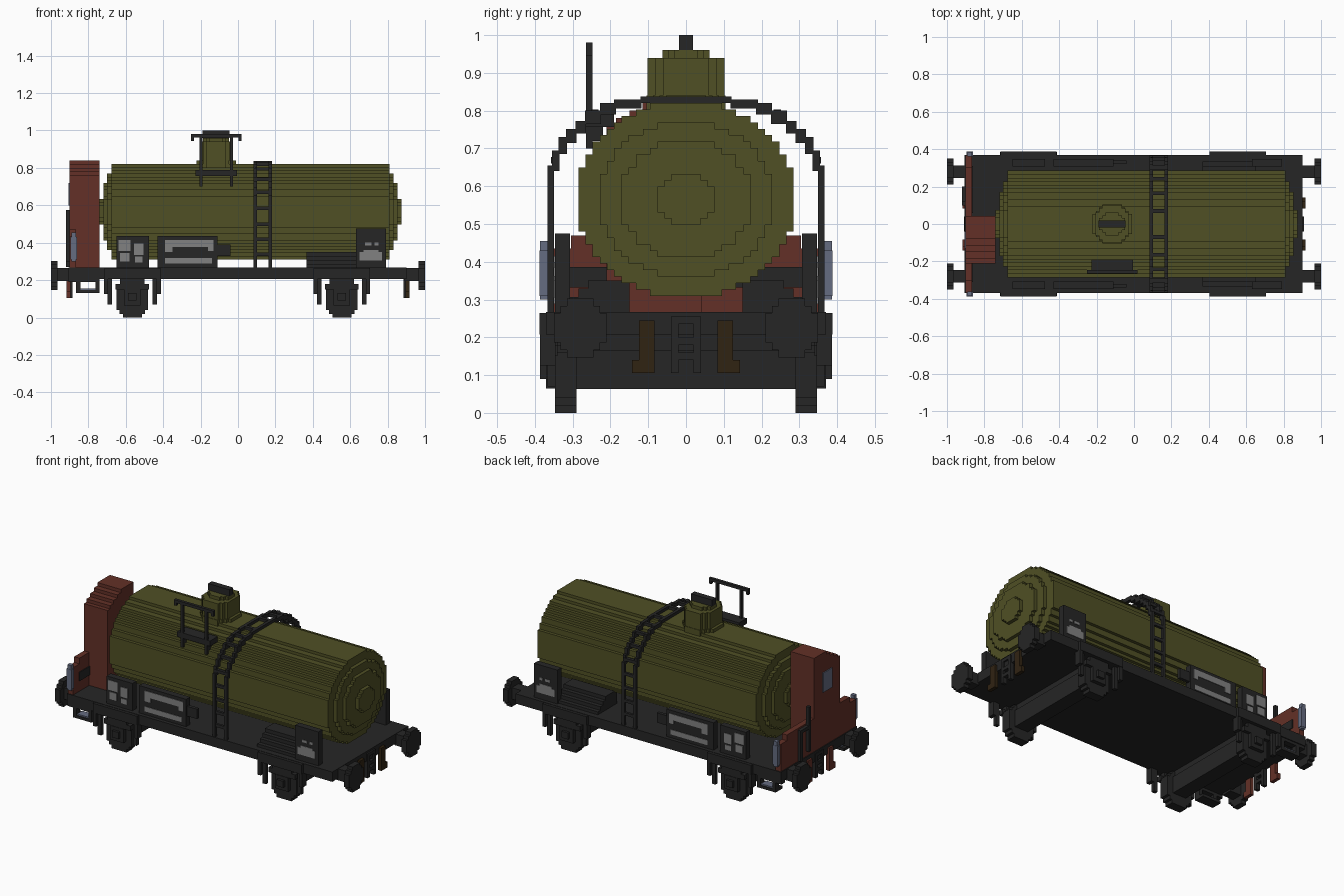
import bpy, bmesh, math
from mathutils import Vector

cube = bpy.data.objects.get("Cube")
if cube:
    bpy.data.objects.remove(cube, do_unlink=True)


def material(name, rgb):
    m = bpy.data.materials.new(name)
    m.use_nodes = True
    m.diffuse_color = (*rgb, 1)
    b = m.node_tree.nodes["Principled BSDF"]
    b.inputs["Base Color"].default_value = (*rgb, 1)
    b.inputs["Roughness"].default_value = 0.8
    return m


OLIVE = material("olive paint", (0.080, 0.080, 0.018))
DARK = material("dark iron", (0.019, 0.019, 0.019))
RED = material("red brown paint", (0.125, 0.030, 0.020))
GREY = material("marking grey", (0.22, 0.22, 0.22))
BLUE = material("lamp blue grey", (0.13, 0.15, 0.22))
BROWN = material("hose brown", (0.030, 0.017, 0.006))


def add_box(bm, x0, x1, y0, y1, z0, z1):
    v = bmesh.ops.create_cube(bm, size=1)["verts"]
    for p in v:
        p.co = Vector(((x0, x1)[p.co.x > 0], (y0, y1)[p.co.y > 0], (z0, z1)[p.co.z > 0]))


def add_disc(bm, axis, centre, ra, rb, n, lo, hi):
    """Stepped ellipse of n rows, extruded along x, y or z."""
    r = n / 2 + 0.3
    right = []
    for i in range(n):
        d = i + 0.5 - n / 2
        w = min(n / 2, round(math.sqrt(r * r - d * d))) * 2 * ra / n
        right += [(w, -rb + 2 * rb * i / n), (w, -rb + 2 * rb * (i + 1) / n)]
    clean = []
    for i, p in enumerate(right):  # drop points inside straight runs
        if 0 < i < len(right) - 1 and right[i - 1][0] == p[0] == right[i + 1][0]:
            continue
        clean.append(p)
    outline = clean + [(-a, b) for a, b in reversed(clean)]
    order = {"x": (2, 0, 1), "y": (0, 2, 1), "z": (0, 1, 2)}[axis]
    verts = []
    for a, b in outline:
        q = (a + centre[0], b + centre[1], lo)
        verts.append(bm.verts.new([q[k] for k in order]))
    face = bm.faces.new(verts)
    ext = bmesh.ops.extrude_face_region(bm, geom=[face])["geom"]
    move = [0, 0, 0]
    move["xyz".index(axis)] = hi - lo
    bmesh.ops.translate(bm, vec=move, verts=[g for g in ext if isinstance(g, bmesh.types.BMVert)])


def part(name, mat, boxes=(), discs=(), mirror_y=False):
    bm = bmesh.new()
    for b in boxes:
        x0, x1, y0, y1, z0, z1 = b
        add_box(bm, *b)
        if mirror_y:
            add_box(bm, x0, x1, -y1, -y0, z0, z1)
    for d in discs:
        add_disc(bm, *d)
    bmesh.ops.recalc_face_normals(bm, faces=bm.faces)
    me = bpy.data.meshes.new(name)
    bm.to_mesh(me)
    bm.free()
    me.materials.append(mat)
    ob = bpy.data.objects.new(name, me)
    bpy.context.collection.objects.link(ob)
    return ob


# Tank: stepped barrel with three shrinking layers on each end
TC = (0, 0.565)
tank = [("x", TC, 0.285, 0.255, 30, -0.675, 0.81)]
for n, a, b in ((24, -0.70, 0.832), (18, -0.72, 0.853), (8, -0.74, 0.875)):
    f = n / 30
    tank.append(("x", TC, 0.285 * f, 0.255 * f, n, a, -0.67))
    tank.append(("x", TC, 0.285 * f, 0.255 * f, n, 0.80, b))
part("tank", OLIVE, discs=tank)

# Filling dome, lid and handle
DC = (-0.117, 0)
part("dome", OLIVE, discs=[("z", DC, 0.105, 0.105, 12, 0.76, 0.84),
                           ("z", DC, 0.088, 0.102, 10, 0.84, 0.94),
                           ("z", DC, 0.07, 0.062, 8, 0.94, 0.96)])
part("dome_handle", DARK, [(-0.19, -0.045, -0.018, 0.018, 0.96, 1.0)])

# Railing and small platform beside the dome
rail = [(-0.25, 0.018, -0.265, -0.247, 0.962, 0.98),
        (-0.228, -0.005, -0.265, -0.19, 0.757, 0.79)]
for x in (-0.206, -0.042):
    rail += [(x, x + 0.016, -0.265, -0.247, 0.70, 0.97),
             (x, x + 0.016, -0.265, -0.22, 0.72, 0.76)]
for x in (-0.25, 0.002):
    rail.append((x, x + 0.016, -0.265, -0.247, 0.945, 0.965))
part("dome_railing", DARK, rail)

# Ladder arching over the tank
arch = ((0.35, 0.367, 0.26, 0.655), (0.335, 0.355, 0.64, 0.695), (0.315, 0.338, 0.685, 0.73),
        (0.29, 0.318, 0.715, 0.752), (0.265, 0.292, 0.74, 0.772), (0.225, 0.268, 0.765, 0.80),
        (0.185, 0.228, 0.79, 0.82), (0.118, 0.19, 0.806, 0.83), (0.0, 0.12, 0.82, 0.838))
ladder = [(x, x + 0.019, *s) for s in arch for x in (0.083, 0.162)]
for z in (0.33, 0.41, 0.49, 0.575):
    ladder.append((0.09, 0.175, 0.35, 0.365, z, z + 0.018))
for y, z in ((0.338, 0.66), (0.292, 0.73), (0.232, 0.785), (0.155, 0.81), (0.06, 0.82)):
    ladder.append((0.09, 0.175, y, y + 0.02, z, z + 0.018))
part("ladder", DARK, ladder, mirror_y=True)

# Deck with side beams over the axles
part("deck", DARK, [(-0.905, 0.9, -0.37, 0.37, 0.207, 0.267)])
part("side_beams", DARK, [(c - 0.15, c + 0.15, 0.365, 0.388, 0.207, 0.265) for c in (-0.565, 0.555)],
     mirror_y=True)

# Buffers
for s, name in ((-1, "rear"), (1, "front")):
    discs, shafts = [], []
    for y in (-0.28, 0.28):
        a, b = sorted((s * 0.965, s * 1.0))
        discs.append(("x", (y, 0.225), 0.07, 0.078, 8, a, b))
        a, b = sorted((s * 0.89, s * 0.97))
        shafts.append((a, b, y - 0.033, y + 0.033, 0.195, 0.265))
    part(name + "_buffers", DARK, shafts, discs)

    # Coupling frame and brake hoses
    def end_box(a, b, *r):
        return (*sorted((s * a, s * b)), *r)
    part(name + "_coupling", DARK,
         [end_box(0.885, 0.91, y, y + 0.02, 0.105, 0.25) for y in (-0.04, 0.02)] +
         [end_box(0.885, 0.91, -0.04, 0.04, z, z + 0.02) for z in (0.14, 0.18, 0.235)])
    part(name + "_hoses", BROWN if s > 0 else RED,
         [end_box(0.895, 0.917, 0.083, 0.124, 0.105, 0.245),
          end_box(0.895, 0.917, 0.12, 0.143, 0.105, 0.14)], mirror_y=True)

# Wheelsets with axle beams, bearing boxes, springs and hangers
for c, name in ((-0.565, "rear"), (0.555, "front")):
    part(name + "_wheels", DARK,
         discs=[("y", (c, 0.1), 0.085, 0.1, 10, *sorted((s * 0.29, s * 0.347))) for s in (-1, 1)])
    part(name + "_axle", DARK, [(c - 0.045, c + 0.045, -0.34, 0.34, 0.063, 0.165),
                                (c - 0.03, c + 0.03, -0.34, 0.34, 0.16, 0.21)])
    gear = [(c - 0.045, c + 0.045, 0.34, 0.37, 0.065, 0.15),
            (c - 0.022, c + 0.022, 0.36, 0.386, 0.09, 0.13),
            (c - 0.09, c + 0.09, 0.34, 0.367, 0.15, 0.18),
            (c - 0.065, c + 0.065, 0.34, 0.367, 0.18, 0.21)]
    for s in (-1, 1):
        for a, b, z in ((0.13, 0.152, 0.125), (0.108, 0.132, 0.07)):
            x0, x1 = sorted((c + s * a, c + s * b))
            gear.append((x0, x1, 0.345, 0.386 if a > 0.12 else 0.367, z, 0.21))
    part(name + "_suspension", DARK, gear, mirror_y=True)

# Marking boards along the deck edges with painted patches
part("marking_boards", DARK, [(-0.65, -0.475, 0.307, 0.347, 0.26, 0.435),
                              (-0.43, -0.11, 0.307, 0.347, 0.26, 0.435),
                              (-0.11, -0.04, 0.32, 0.34, 0.33, 0.39),
                              (0.632, 0.79, 0.307, 0.347, 0.26, 0.475)], mirror_y=True)
patches = ((-0.64, -0.575, 0.355, 0.415), (-0.63, -0.58, 0.30, 0.345), (-0.555, -0.505, 0.335, 0.395),
           (-0.55, -0.51, 0.295, 0.325), (-0.39, -0.13, 0.378, 0.415), (-0.39, -0.35, 0.35, 0.38),
           (-0.39, -0.14, 0.288, 0.318), (-0.16, -0.13, 0.355, 0.38), (0.65, 0.77, 0.305, 0.35),
           (0.67, 0.75, 0.35, 0.362), (0.68, 0.715, 0.385, 0.40), (0.73, 0.75, 0.385, 0.40))
part("board_markings", GREY, [(a, b, 0.346, 0.35, c, d) for a, b, c, d in patches], mirror_y=True)

# Stepped saddle beside the tank
part("saddle", DARK, [(0.365, 0.65, 0.15, 0.335 - 0.025 * i, 0.26, 0.285 + 0.022 * i) for i in range(4)],
     mirror_y=True)

# Brakeman cabin with a stair-stepped roof, and the low end wall
steps = ((-0.08, 0.84), (-0.115, 0.82), (-0.15, 0.80), (-0.185, 0.78), (-0.21, 0.76))
part("cabin", RED, [(-0.90, -0.74, y, 0.042, 0.26, z) for y, z in steps])
part("cabin_window", BLUE, [(-0.906, -0.898, -0.13, -0.04, 0.60, 0.72)])
part("end_wall", RED, [(-0.90, -0.865, -0.365, 0.365, 0.26, 0.435),
                       (-0.90, -0.865, -0.305, 0.305, 0.43, 0.47)])
part("end_wall_band", DARK, [(-0.868, -0.86, 0.06, 0.31, 0.332, 0.386)], mirror_y=True)
part("side_lamps", BLUE, [(-0.895, -0.86, 0.362, 0.388, 0.31, 0.43),
                          (-0.89, -0.865, 0.362, 0.386, 0.30, 0.455)], mirror_y=True)
part("end_handrail", DARK, [(-0.92, -0.90, 0.10, 0.12, 0.30, 0.575),
                            (-0.92, -0.90, 0.10, 0.20, 0.44, 0.46),
                            (-0.92, -0.90, 0.18, 0.20, 0.27, 0.46)])

# Foot stirrups under the cabin end
part("stirrups", DARK, [(-0.865, -0.74, 0.30, 0.365, 0.13, 0.147),
                        (-0.865, -0.842, 0.33, 0.365, 0.13, 0.21),
                        (-0.762, -0.74, 0.33, 0.365, 0.13, 0.21),
                        (-0.905, -0.74, 0.33, 0.365, 0.19, 0.21)], mirror_y=True)
part("stirrup_treads", BLUE, [(-0.842, -0.762, 0.31, 0.36, 0.147, 0.155)], mirror_y=True)
